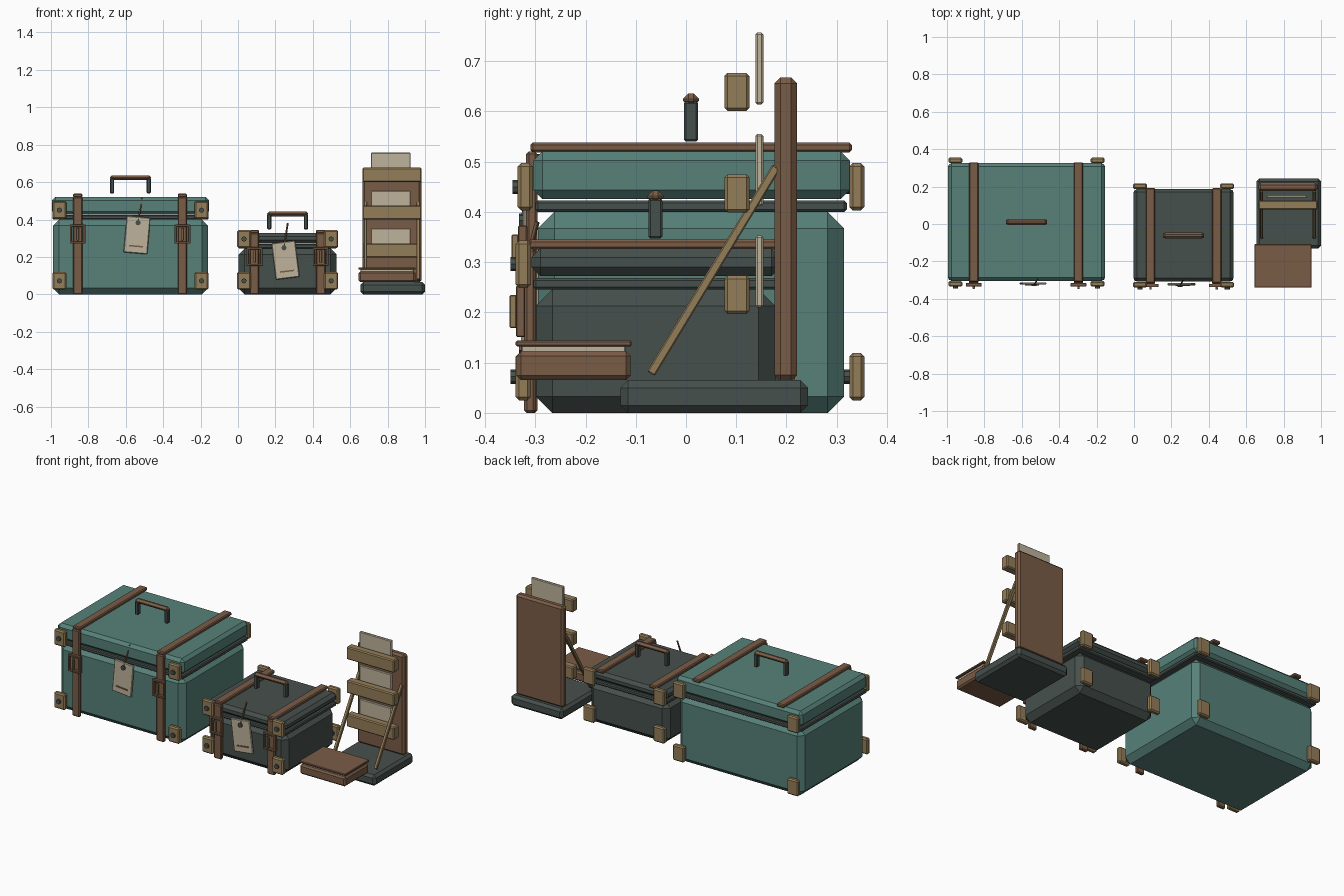
import bpy, bmesh, math
from mathutils import Vector, Matrix

if "Cube" in bpy.data.objects:
    bpy.data.objects.remove(bpy.data.objects["Cube"])


def mat(name, r, g, b):
    lin = lambda c: ((c / 255 + 0.055) / 1.055) ** 2.4
    m = bpy.data.materials.new(name)
    m.diffuse_color = (lin(r), lin(g), lin(b), 1)
    m.use_nodes = True
    m.node_tree.nodes["Principled BSDF"].inputs["Base Color"].default_value = m.diffuse_color
    return m


TEAL = mat("teal_canvas", 87, 129, 121)
DARK = mat("dark_slate", 70, 80, 76)
BROWN = mat("brown_leather", 122, 92, 70)
TAN = mat("tan_wood", 148, 125, 88)
CREAM = mat("cream_paper", 190, 180, 156)


def finish(name, bm, material, matrix=None):
    if matrix:
        bm.transform(matrix)
    me = bpy.data.meshes.new(name)
    bm.to_mesh(me)
    bm.free()
    me.materials.append(material)
    ob = bpy.data.objects.new(name, me)
    bpy.context.collection.objects.link(ob)
    return ob


def box(name, x, y, z, material, bevel=0.005, matrix=None):
    """Chamfered box from (min, max) ranges."""
    bm = bmesh.new()
    bmesh.ops.create_cube(bm, size=1)
    for v in bm.verts:
        v.co = Vector([(r[0] + r[1]) / 2 + c * (r[1] - r[0]) for r, c in zip((x, y, z), v.co)])
    if bevel:
        bmesh.ops.bevel(bm, geom=bm.edges[:], offset=bevel, segments=1,
                        affect='EDGES', clamp_overlap=True)
    return finish(name, bm, material, matrix)


def stud(name, x, y, z, material, radius=0.014, depth=0.016):
    """Small eight-sided rivet facing the front."""
    bm = bmesh.new()
    bmesh.ops.create_cone(bm, cap_ends=True, segments=8, radius1=radius, radius2=radius, depth=depth)
    finish(name, bm, material, Matrix.Translation((x, y, z)) @ Matrix.Rotation(math.pi / 2, 4, 'X'))


def stick(name, p, q, w, material):
    """Square rod between two points."""
    p, q = Vector(p), Vector(q)
    d = q - p
    m = Matrix.Translation((p + q) / 2) @ d.to_track_quat('Z', 'X').to_matrix().to_4x4()
    h = d.length / 2
    box(name, (-w / 2, w / 2), (-w / 2, w / 2), (-h, h), material, w * 0.15, m)


def trunk(pre, cx, cy, hx, hy, body_top, lid_top, straps, buckle_z, shell, bracket_dx, tag, tilt):
    # shell: body, seam band and lid
    box(pre + "_body", (cx - hx, cx + hx), (cy - hy + 0.005, cy + hy - 0.005), (0, body_top), shell, 0.033)
    box(pre + "_seam_band", (cx - hx - 0.002, cx + hx + 0.002), (cy - hy, cy + hy),
        (body_top, body_top + 0.023), DARK, 0.005)
    box(pre + "_lid", (cx - hx - 0.005, cx + hx + 0.005), (cy - hy - 0.004, cy + hy + 0.006),
        (body_top + 0.026, lid_top), shell, 0.018)
    # straps with buckles
    front = cy - hy
    for i, sx in enumerate(straps):
        n = f"{pre}_strap_{i}"
        box(n + "_front", (sx - 0.025, sx + 0.025), (front - 0.018, front + 0.004), (0, lid_top), BROWN)
        box(n + "_top", (sx - 0.025, sx + 0.025), (front - 0.01, cy + hy + 0.01),
            (lid_top - 0.002, lid_top + 0.018), BROWN)
        fy = (front - 0.034, front - 0.016)
        for s in (-1, 1):
            a, b = sx + s * 0.036, buckle_z + s * 0.045
            box(n + "_buckle_side", (a - 0.006, a + 0.006), fy, (buckle_z - 0.05, buckle_z + 0.05), BROWN, 0.002)
            box(n + "_buckle_bar", (sx - 0.042, sx + 0.042), fy, (b - 0.006, b + 0.006), BROWN, 0.002)
        box(n + "_buckle_prong", (sx - 0.006, sx + 0.006), (front - 0.047, front - 0.033),
            (buckle_z - 0.033, buckle_z + 0.033), TAN, 0.002)
    # corner brackets with rivets
    for s in (-1, 1):
        for t in (-1, 1):
            for z in (0.072, body_top + 0.05):
                x, y = cx + s * bracket_dx, cy + t * (hy + 0.02)
                box(pre + "_corner_bracket", (x - 0.037, x + 0.037), (y - 0.015, y + 0.015),
                    (z - 0.047, z + 0.047), TAN, 0.007)
                stud(pre + "_rivet", x, y - 0.017, z, DARK)
    # handle
    hz = lid_top + 0.02
    for s in (-1, 1):
        x = cx + s * 0.098
        box(pre + "_handle_leg", (x - 0.011, x + 0.011), (cy - 0.014, cy + 0.014), (hz, hz + 0.08), DARK, 0.004)
    box(pre + "_handle_grip", (cx - 0.11, cx + 0.11), (cy - 0.016, cy + 0.016),
        (hz + 0.07, hz + 0.096), BROWN, 0.011)
    # luggage tag hung on a cord
    m = Matrix.Translation((tag[0], front - 0.018, tag[1])) @ Matrix.Rotation(math.radians(tilt), 4, 'Y')
    box(pre + "_tag", (-0.064, 0.064), (-0.006, 0.006), (-0.098, 0.098), CREAM, 0.004, m)
    box(pre + "_tag_line", (-0.038, 0.038), (-0.01, -0.005), (-0.064, -0.056), BROWN, 0, m)
    hole = m @ Vector((0, -0.008, 0.066))
    stud(pre + "_tag_eyelet", *hole, DARK, 0.014, 0.012)
    stick(pre + "_tag_cord", hole, (hole.x + 0.02, front + 0.008, hole.z + 0.132), 0.008, BROWN)


trunk("large_trunk", -0.575, 0.01, 0.415, 0.31, 0.40, 0.52, (-0.857, -0.297), 0.322, TEAL, 0.38,
      (-0.54, 0.317), 5)
trunk("small_trunk", 0.265, -0.061, 0.262, 0.243, 0.246, 0.327, (0.088, 0.442), 0.202, DARK, 0.233,
      (0.254, 0.183), -7)

# display stand: base and back board
box("stand_base", (0.655, 1.0), (-0.13, 0.243), (0, 0.065), DARK, 0.015)
box("stand_back_board", (0.665, 0.98), (0.176, 0.221), (0.063, 0.668), BROWN, 0.012)

# rails with cards behind them
for i in range(3):
    z = 0.197 + i * 0.202
    box(f"stand_rail_{i}", (0.665, 0.982), (0.077, 0.126), (z, z + 0.076), TAN, 0.006)
    box(f"stand_card_{i}", (0.71, 0.923), (0.138, 0.154), (z + 0.013, z + 0.156), CREAM, 0.004)

# diagonal struts
for x in (0.682, 0.964):
    stick("stand_strut", (x, -0.07, 0.078), (x, 0.18, 0.49), 0.018, TAN)

# book in front of the stand
box("book_lower_cover", (0.645, 0.948), (-0.337, -0.11), (0.065, 0.122), BROWN, 0.009)
box("book_pages", (0.655, 0.938), (-0.327, -0.12), (0.118, 0.136), CREAM, 0.002)
box("book_top_cover", (0.643, 0.95), (-0.339, -0.108), (0.132, 0.144), BROWN, 0.003)
